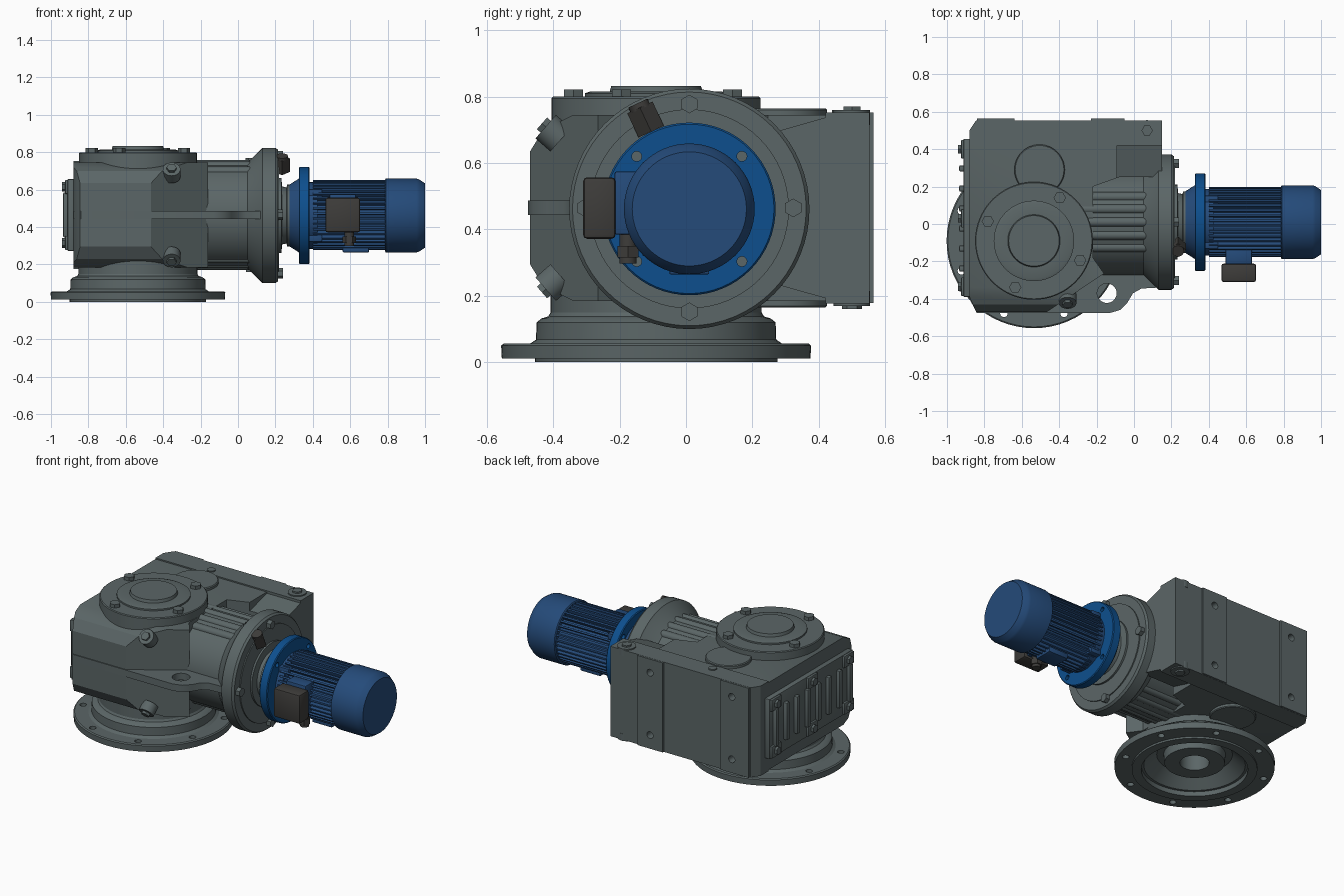
import bpy, bmesh
from math import sin, cos, pi, radians
from mathutils import Vector

old = bpy.data.objects.get("Cube")
if old:
    bpy.data.objects.remove(old, do_unlink=True)


def material(name, rgb):
    m = bpy.data.materials.new(name)
    m.use_nodes = True
    m.diffuse_color = (*rgb, 1)
    m.node_tree.nodes["Principled BSDF"].inputs["Base Color"].default_value = (*rgb, 1)
    return m


GREY = material("housing grey", (0.105, 0.133, 0.135))
BRIGHT = material("flange blue", (0.004, 0.078, 0.27))
BLUE = material("motor blue", (0.018, 0.07, 0.195))
DARK = material("terminal dark", (0.048, 0.046, 0.043))
X, Y, Z = Vector((1, 0, 0)), Vector((0, 1, 0)), Vector((0, 0, 1))
MID = 0.465      # height of the motor axis and the housing's mirror plane
AXIS_Y = 0.01    # motor axis in y
OUT = Vector((-0.535, -0.09, 0))  # output shaft centre
parts = []


def finish(name, bm, mat):
    bmesh.ops.recalc_face_normals(bm, faces=bm.faces)
    me = bpy.data.meshes.new(name)
    bm.to_mesh(me)
    bm.free()
    me.materials.append(mat)
    ob = bpy.data.objects.new(name, me)
    bpy.context.collection.objects.link(ob)
    parts.append(ob)
    return ob


def prism(name, pts, axis, lo, hi, mat=GREY, bevel=0):
    """Extrude a 2D outline along the x, y or z axis."""
    place = {"x": lambda a, b, h: (h, a, b), "y": lambda a, b, h: (a, h, b),
             "z": lambda a, b, h: (a, b, h)}[axis]
    bm = bmesh.new()
    low = [bm.verts.new(place(a, b, lo)) for a, b in pts]
    high = [bm.verts.new(place(a, b, hi)) for a, b in pts]
    bm.faces.new(low)
    bm.faces.new(high)
    for i in range(len(pts)):
        j = (i + 1) % len(pts)
        bm.faces.new((low[i], low[j], high[j], high[i]))
    if bevel:
        bmesh.ops.bevel(bm, geom=bm.edges[:], offset=bevel, segments=2,
                        profile=0.5, affect="EDGES")
    return finish(name, bm, mat)


def box(name, x, y, z, mat=GREY, bevel=0):
    corners = [(x[0], y[0]), (x[1], y[0]), (x[1], y[1]), (x[0], y[1])]
    return prism(name, corners, "z", z[0], z[1], mat, bevel)


def lathe(name, profile, loc, axis=Z, mat=GREY, seg=64):
    """Spin (radius, height) points around an axis through loc."""
    bm = bmesh.new()
    turn = Z.rotation_difference(axis).to_matrix()
    rings = []
    for r, h in profile:
        n = seg if r > 0 else 1
        rings.append([bm.verts.new(turn @ Vector((r * cos(2 * pi * i / seg), r * sin(2 * pi * i / seg), h))
                                   + Vector(loc)) for i in range(n)])
    for a, b in zip(rings, rings[1:]):
        for i in range(seg):
            j = (i + 1) % seg
            quad = [a[i % len(a)], a[j % len(a)], b[j % len(b)], b[i % len(b)]]
            bm.faces.new(list(dict.fromkeys(quad)))
    return finish(name, bm, mat)


def disc(name, loc, r, h, axis=Z, mat=GREY, seg=48, chamfer=0.0):
    top = [(r - chamfer, h)] if chamfer else []
    return lathe(name, [(0, 0), (r, 0), (r, h - chamfer)] + top + [(0, h)], loc, axis, mat, seg)


def bolt(name, loc, axis, r=0.025, h=0.03, mat=GREY):
    disc(name, loc, r, h, axis, mat, 6)


def boolean(ob, cutter, operation="DIFFERENCE"):
    mod = ob.modifiers.new("cut", "BOOLEAN")
    mod.operation, mod.object, mod.solver = operation, cutter, "EXACT"
    graph = bpy.context.evaluated_depsgraph_get()
    me = bpy.data.meshes.new_from_object(ob.evaluated_get(graph))
    ob.modifiers.clear()
    ob.data = me
    parts.remove(cutter)
    bpy.data.objects.remove(cutter, do_unlink=True)


# Gear housing: side profile limited by its plan outline
half = [(-0.47, 0.17), (-0.43, 0.235), (-0.34, 0.28), (0.5, 0.28)]
section = [(y, MID + h) for y, h in half] + [(y, MID - h) for y, h in reversed(half)]
housing = prism("housing", section, "x", -0.9, 0.2)
plan = [(-0.88, -0.39), (-0.84, -0.48), (-0.48, -0.48), (-0.16, -0.265), (-0.22, -0.18),
        (-0.22, 0.2), (-0.08, 0.25), (0.15, 0.25), (0.15, 0.47), (-0.88, 0.47)]
boolean(housing, prism("plan_limit", plan, "z", 0, 1), "INTERSECT")
for s in (1, -1):
    # Sloped pocket beside the input barrel
    pocket = prism("pocket", [(0.2, MID + s * 0.21), (0.43, MID + s * 0.275), (0.43, 1 * (s > 0)),
                              (0.2, 1 * (s > 0))], "x", -0.09, 0.3)
    boolean(housing, pocket)

# Mounting wall at the back with raised pads and bolt holes
wall_plan = [(-0.88, 0.42), (0.15, 0.42), (0.15, 0.553), (-0.845, 0.553), (-0.88, 0.5)]
wall = prism("mounting_wall", wall_plan, "z", MID - 0.288, MID + 0.288)
pads = [box("mounting_pad", x, (0.55, 0.565), (MID - 0.287, MID + 0.287))
        for x in ((-0.84, -0.64), (-0.23, -0.05))]
for x, pad in zip((-0.72, -0.14), pads):
    for s in (1, -1):
        for target in (wall, pad):
            boolean(target, disc("hole", (x, 0.5, MID + s * 0.2), 0.022, 0.1, Y, GREY, 24))

# Lifting rib with eye
rib = [(-0.88, -0.4), (-0.84, -0.476), (-0.13, -0.476), (-0.075, -0.46), (-0.035, -0.42),
       (-0.005, -0.37), (0.04, -0.345), (0.13, -0.34), (0.13, -0.1), (-0.88, -0.1)]
lifting_rib = prism("lifting_rib", rib, "z", MID - 0.022, MID + 0.022)
boolean(lifting_rib, disc("eye", (-0.145, -0.37, 0.3), 0.052, 0.3))

# Input barrel, ridges and bearing flange
lathe("input_barrel", [(0, -0.4), (0.283, -0.4), (0.283, 0.05), (0.355, 0.125), (0.362, 0.13),
                       (0.362, 0.2), (0.352, 0.213), (0.3, 0.213), (0.3, 0.22), (0, 0.22)],
      (0, AXIS_Y, MID - 0.003), X)
for s in (1, -1):
    for k in range(-2, 3):
        a = radians(15 * k)
        disc("barrel_ridge", (-0.3, AXIS_Y + 0.268 * sin(a), MID + s * 0.268 * cos(a)), 0.026, 0.42, X, GREY, 16)
for i in range(4):
    a = i * pi / 2
    bolt("flange_bolt", (0.2, AXIS_Y + 0.313 * cos(a), MID + 0.313 * sin(a)), X, 0.028, 0.04)
tilt = Vector((0, -0.42, 0.9))
breather = Vector((0.235, -0.105, 0.695))
disc("breather_block", breather, 0.042, 0.08, tilt, DARK, 4)
disc("breather_cap", breather + tilt * 0.075, 0.032, 0.02, tilt, DARK, 24)

# Covers and plugs on the top and bottom of the housing
lathe("output_cover", [(0, 0.7), (0.315, 0.7), (0.315, 0.795), (0.31, 0.8), (0.215, 0.8), (0.215, 0.81),
                       (0.2, 0.815), (0.14, 0.815), (0.135, 0.833), (0, 0.833)], OUT)
for deg in (157, 59, -23, -112):
    a = radians(deg)
    bolt("cover_bolt", OUT + Vector((0.268 * cos(a), 0.268 * sin(a), 0.795)), Z, 0.033, 0.027)
for s in (1, -1):
    disc("side_cover", (-0.505, 0.29, MID + s * 0.26), 0.135, 0.04, Z * s, chamfer=0.005)
    disc("plug_boss", (0.07, 0.5, MID + s * 0.25), 0.055, 0.045, Z * s)
    bolt("plug", (0.07, 0.5, MID + s * 0.29), Z * s, 0.03, 0.015)
    lean = Vector((0, -0.8, s * 0.7)).normalized()
    seat = Vector((-0.355, -0.4, MID + s * 0.225))
    disc("front_plug_boss", seat - lean * 0.03, 0.047, 0.06, lean)
    bolt("front_plug", seat + lean * 0.025, lean, 0.027, 0.02)
disc("vent_screw", (-0.515, 0.465, 0.74), 0.025, 0.02)

# Ribbed end cover
box("end_cover", (-0.912, -0.87), (-0.39, 0.455), (0.272, 0.657), GREY, 0.006)
for y in (-0.335, 0.03, 0.4):
    for s in (1, -1):
        z = MID + s * 0.15
        box("end_cover_lug", (-0.925, -0.9), (y - 0.05, y + 0.05), (z - 0.038, z + 0.038), GREY, 0.006)
        bolt("end_cover_bolt", (-0.92, y, z), -X, 0.026, 0.02)
for i in range(8):
    y = -0.345 + i * 0.107
    box("end_cover_rib", (-0.935, -0.9), (y - 0.016, y + 0.016), (0.345, 0.585), GREY, 0.006)

# Output flange with hollow underside and shaft bore
flange = lathe("output_flange", [(0, 0.17), (0.085, 0.17), (0.085, 0.045), (0.175, 0.045), (0.18, 0.1),
                                 (0.22, 0.1), (0.295, 0.03), (0.31, 0.03), (0.31, 0), (0.365, 0),
                                 (0.365, 0.012), (0.465, 0.012), (0.467, 0.05), (0.46, 0.056),
                                 (0.38, 0.056), (0.362, 0.068), (0.36, 0.12), (0.345, 0.132),
                                 (0.325, 0.138), (0.318, 0.15), (0.318, 0.22), (0, 0.22)], OUT)
for i in range(8):
    a = radians(22.5 + 45 * i)
    boolean(flange, disc("hole", OUT + Vector((0.42 * cos(a), 0.42 * sin(a), -0.05)), 0.02, 0.2, Z, GREY, 20))

# Neck between gearbox and motor
centre = Vector((0, AXIS_Y, MID - 0.003))
lathe("neck", [(0, 0.2), (0.2, 0.2), (0.2, 0.232), (0.155, 0.236), (0.15, 0.26), (0.165, 0.262),
               (0.165, 0.29), (0, 0.29)], centre, X)

# Motor flange
lathe("motor_collar", [(0, 0.275), (0.165, 0.275), (0.2, 0.33), (0, 0.33)], centre, X, BLUE)
motor_flange = lathe("motor_flange", [(0, 0.325), (0.255, 0.325), (0.26, 0.33), (0.26, 0.377),
                                      (0.255, 0.382), (0, 0.382)], centre, X, BRIGHT)
for i in range(4):
    a = pi / 4 + i * pi / 2
    around = centre + Vector((0, 0.224 * cos(a), 0.224 * sin(a)))
    boolean(motor_flange, disc("hole", around + X * 0.3, 0.015, 0.15, X, BRIGHT, 20))
    ear = centre + Vector((0, 0.165 * cos(a), 0.165 * sin(a)))
    box("motor_ear", (0.375, 0.45), (ear.y - 0.025, ear.y + 0.025), (ear.z - 0.025, ear.z + 0.025), BLUE, 0.005)

# Finned motor body and fan cowl
fins = 40
outline = []
for i in range(fins):
    for r, f in ((0.163, 0.0), (0.163, 0.45), (0.187, 0.55), (0.187, 0.9)):
        a = 2 * pi * (i + f) / fins
        outline.append((AXIS_Y + r * cos(a), MID + r * sin(a)))
prism("motor_fins", outline, "x", 0.4, 0.8, BLUE)
disc("motor_end_shield", centre + X * 0.375, 0.178, 0.05, X, BLUE)
lathe("fan_cowl", [(0, 0.785), (0.19, 0.785), (0.197, 0.79), (0.197, 0.955), (0.192, 0.97),
                   (0.172, 1.0), (0, 1.0)], centre, X, BLUE)
box("motor_foot", (0.56, 0.7), (-0.05, 0.07), (0.265, 0.3), BLUE, 0.004)

# Terminal box with cable gland
box("terminal_base", (0.49, 0.63), (-0.215, -0.13), (0.385, 0.575), BLUE, 0.006)
box("terminal_box", (0.467, 0.653), (-0.31, -0.212), (0.372, 0.557), DARK, 0.012)
disc("gland_nut", (0.595, -0.175, 0.315), 0.036, 0.035, Z, DARK, 6)
disc("cable_gland", (0.595, -0.175, 0.298), 0.026, 0.1, Z, DARK, 24)

# Smooth round surfaces, keep edges crisp
bpy.ops.object.select_all(action="DESELECT")
for ob in parts:
    ob.select_set(True)
bpy.context.view_layer.objects.active = parts[0]
bpy.ops.object.shade_smooth_by_angle(angle=radians(30))
